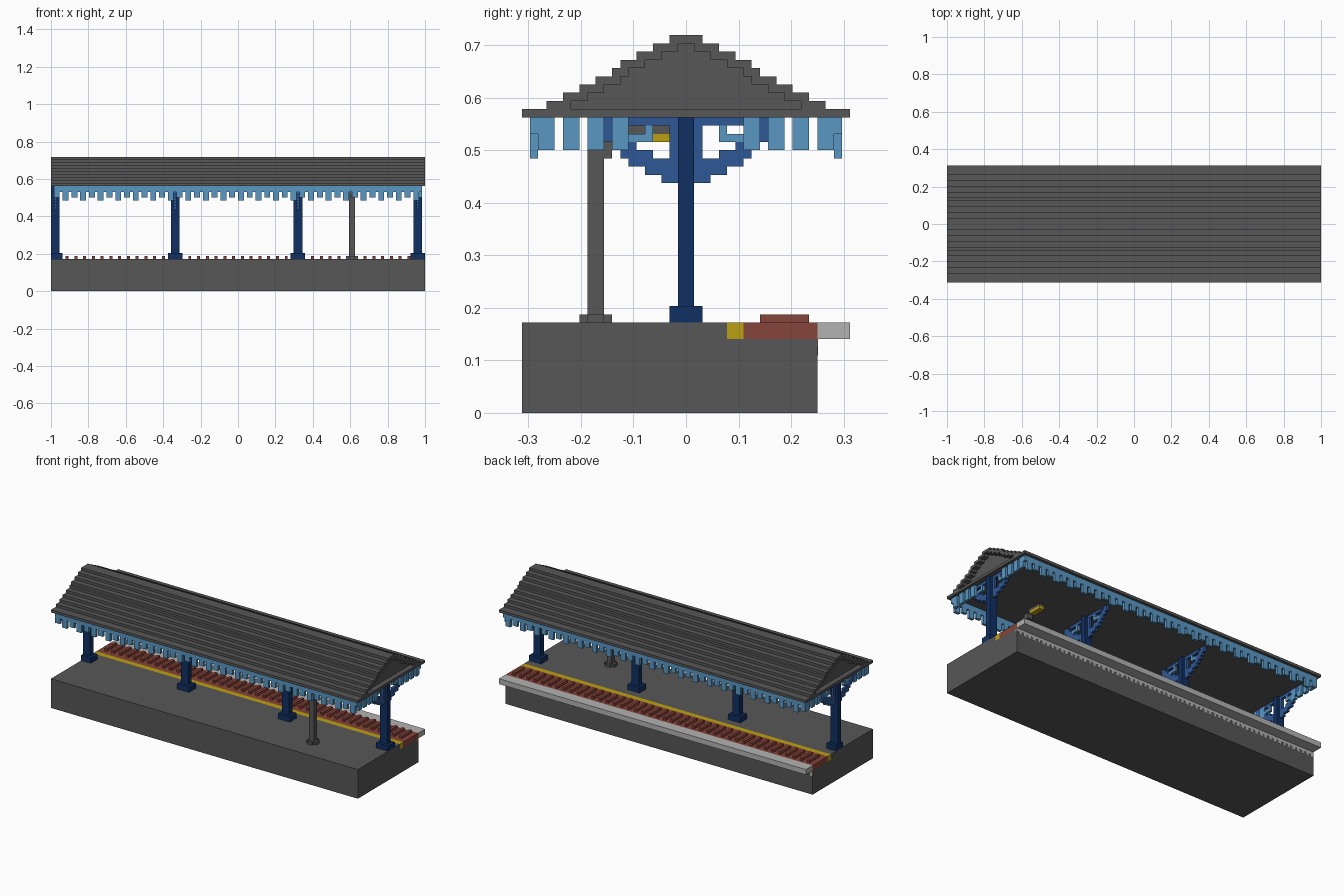
import bpy, bmesh

cube = bpy.data.objects.get("Cube")
if cube:
    bpy.data.objects.remove(cube, do_unlink=True)

U = 1 / 64  # one block


def material(name, rgb):
    m = bpy.data.materials.new(name)
    m.diffuse_color = (*rgb, 1)
    m.use_nodes = True
    b = m.node_tree.nodes["Principled BSDF"]
    b.inputs["Base Color"].default_value = (*rgb, 1)
    b.inputs["Roughness"].default_value = 0.9
    return m


GREY = material("stone grey", (0.095, 0.095, 0.097))
NAVY = material("navy blue", (0.005, 0.03, 0.125))
BLUE = material("mid blue", (0.028, 0.095, 0.30))
LIGHT = material("light blue", (0.10, 0.31, 0.55))
BRICK = material("brick red", (0.24, 0.058, 0.042))
YELLOW = material("safety yellow", (0.50, 0.35, 0.006))
WHITE = material("pale grey", (0.45, 0.45, 0.45))


def blocks(name, mat, boxes):
    """One object from boxes (x0, x1, y0, y1, z0, z1) measured in blocks."""
    bm = bmesh.new()
    for x0, x1, y0, y1, z0, z1 in boxes:
        vs = bmesh.ops.create_cube(bm, size=1)["verts"]
        for v in vs:
            v.co.x = (x1 if v.co.x > 0 else x0) * U
            v.co.y = (y1 if v.co.y > 0 else y0) * U
            v.co.z = (z1 if v.co.z > 0 else z0) * U
    me = bpy.data.meshes.new(name)
    bm.to_mesh(me)
    bm.free()
    me.materials.append(mat)
    ob = bpy.data.objects.new(name, me)
    bpy.context.scene.collection.objects.link(ob)
    return ob


def flip_y(b):
    return (b[0], b[1], -b[3], -b[2], b[4], b[5])


def flip_x(b):
    return (-b[1], -b[0], *b[2:])


# Platform slab, with its inlaid back edge
blocks("platform", GREY, [(-64, 64, -20, 16, 0, 9), (-64, 64, -20, 5, 9, 11)])
blocks("warning_line", YELLOW, [(-64, 64, 5, 7, 9, 11)])
blocks("brick_strip", BRICK, [(-64, 64, 7, 16, 9, 11)])
blocks("brick_ribs", BRICK, [(x, x + 1, 9, 15, 11, 12) for x in range(-62, 64, 3)])
blocks("platform_edge", WHITE, [(-64, 64, 16, 20, 9, 11)])
blocks("edge_underside_trim", WHITE,
       [(-64, 64, 15, 16.05, 8, 9)] + [(x, x + 1, 15, 16.05, 7, 8) for x in range(-64, 64, 2)])

# Stepped roof: thin courses that overhang a recessed gable filling
half = [20, 17, 15, 13, 11, 9, 8, 6, 4, 2]
shell = [(-64, 64, -20, 20, 36, 37), (-64, 64, -2, 2, 45, 46)]
gable = []
for k in range(1, 9):
    inner = half[k + 1] - 1
    course = (-64, 64, inner, half[k], 36 + k, 37 + k)
    shell += [course, flip_y(course)]
    gable.append((-62, 62, -inner, inner, 36 + k, 37 + k))
blocks("roof", GREY, shell)
blocks("gable_filling", GREY, gable)

# Hanging valance slats around the eaves
slats = []
for i, x in enumerate(range(-63, 62, 3)):
    front = (x, x + 2, -19, -18, 31 if i % 2 else 32, 36)
    link = (x + 2, x + 3, -19, -18, 34, 36)
    slats += [front, link, flip_y(front), flip_y(link)]
blocks("side_valance", LIGHT, slats)
ends = []
for y in (7, 10, 13, 16):
    s = (62, 63, y, y + 2, 32, 36)
    ends += [s, flip_y(s), flip_x(s), flip_x(flip_y(s))]
blocks("end_valance", LIGHT, ends)

# Columns with pierced curved brackets
arc = [(28, 31), (28, 31), (29, 31), (29, 32), (30, 32),
       (30, 33), (31, 34), (32, 35), (33, 36), (34, 36)]
for n, x in enumerate((-62.5, -21.5, 20.5, 61.5), 1):
    blocks(f"column_{n}", NAVY, [(x - 1.5, x + 1.5, -1, 1, 13, 36),
                                 (max(x - 2.5, -64), x + 2.5, -2, 2, 11, 14 - 1)])
    b, s = [], []
    for j, (z0, z1) in enumerate(arc, 1):
        b.append((x - 0.5, x + 0.5, j, j + 1, z0, z1))
        if z1 < 35:
            b.append((x - 0.5, x + 0.5, j, j + 1, 35, 36))
    b.append((x - 0.5, x + 0.5, 1, 2, 31, 35))
    s.append((x - 0.5, x + 0.5, 4, 5, 33, 35))
    s.append((x - 0.5, x + 0.5, 5, 7, 33, 34))
    blocks(f"bracket_{n}", BLUE, b + [flip_y(q) for q in b])
    blocks(f"bracket_scroll_{n}", LIGHT, s + [flip_y(q) for q in s])

# Lamp post with a stepped arm and a lamp under the roof
blocks("lamp_post", GREY, [
    (37, 41, -12, -10, 11, 12), (38, 40, -13, -9, 11, 12),
    (38, 40, -12, -10, 12, 32), (38, 40, -10.5, -9, 31, 33),
    (38, 40, -9, -7, 32, 34), (38, 40, -7, -1, 34, 35)])
blocks("lamp_light", YELLOW, [(38, 40, -6, -1, 33, 34)])
